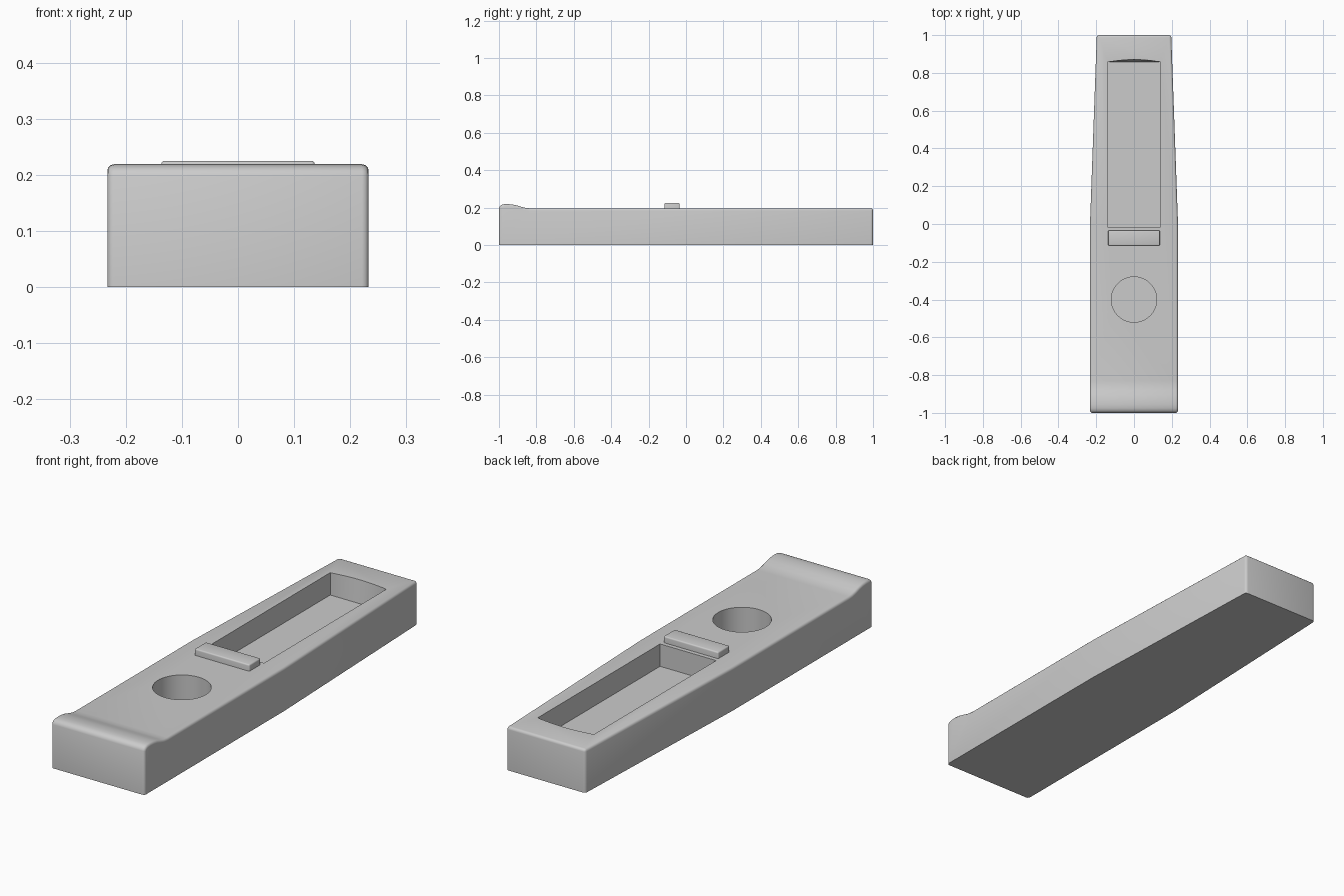
import bpy, bmesh, math

if "Cube" in bpy.data.objects:
    bpy.data.objects.remove(bpy.data.objects["Cube"])


def finish(bm, name):
    bmesh.ops.recalc_face_normals(bm, faces=bm.faces[:])
    mesh = bpy.data.meshes.new(name)
    bm.to_mesh(mesh)
    bm.free()
    obj = bpy.data.objects.new(name, mesh)
    bpy.context.collection.objects.link(obj)
    return obj


def round_edges(bm, size, segments, angle=45):
    # round sharp edges, except those lying on the lowest plane
    low = min(v.co.z for v in bm.verts) + 1e-4
    bmesh.ops.recalc_face_normals(bm, faces=bm.faces[:])
    edges = [e for e in bm.edges
             if e.calc_face_angle(0) > math.radians(angle)
             and not all(v.co.z < low for v in e.verts)]
    bmesh.ops.bevel(bm, geom=edges, offset=size, segments=segments,
                    profile=0.5, affect='EDGES', clamp_overlap=True)


def loft(bm, low, high):
    a, b = [[bm.verts.new(p) for p in ring] for ring in (low, high)]
    n = len(a)
    bm.faces.new(a)
    bm.faces.new(b)
    for i in range(n):
        j = (i + 1) % n
        bm.faces.new((a[i], a[j], b[j], b[i]))


def cut(target, cutter):
    cutter.hide_render = True
    mod = target.modifiers.new("cut", 'BOOLEAN')
    mod.object = cutter
    mod.operation = 'DIFFERENCE'
    mod.solver = 'EXACT'
    bpy.context.view_layer.objects.active = target
    bpy.ops.object.modifier_apply(modifier=mod.name)
    bpy.data.objects.remove(cutter)


def smooth(obj):
    bpy.ops.object.select_all(action='DESELECT')
    obj.select_set(True)
    bpy.context.view_layer.objects.active = obj
    bpy.ops.object.shade_smooth_by_angle(angle=math.radians(35))


# Body: side profile with a raised front lip, narrowing toward the back
TOP = 0.196
profile = [(0, 0), (1, 0), (1, TOP), (0, TOP), (-0.83, TOP), (-0.855, 0.198),
           (-0.88, 0.204), (-0.905, 0.212), (-0.93, 0.217), (-0.955, 0.219),
           (-0.975, 0.218), (-0.988, 0.214), (-0.996, 0.207), (-1, 0.197), (-1, 0)]
bm = bmesh.new()
rings = []
for side in (-1, 1):
    ring = [bm.verts.new((side * (0.233 - 0.036 * max(y, 0)), y, z)) for y, z in profile]
    bm.faces.new(ring[:4])
    bm.faces.new([ring[0]] + ring[3:])
    rings.append(ring)
for i in range(len(profile)):
    j = (i + 1) % len(profile)
    bm.faces.new((rings[0][i], rings[0][j], rings[1][j], rings[1][i]))
round_edges(bm, 0.012, 3)
body = finish(bm, "body")

# Long pocket, with its back rim scooped slightly outward
def pocket_ring(z, bulge):
    back = [(0.14 - 0.28 * i / 12, 0.858 + bulge * math.sin(math.pi * i / 12), z)
            for i in range(13)]
    return [(-0.14, -0.015, z), (0.14, -0.015, z)] + back

bm = bmesh.new()
loft(bm, pocket_ring(0.095, 0), pocket_ring(0.215, 0.015))
cut(body, finish(bm, "pocket_cutter"))

# Round blind hole
bm = bmesh.new()
circle = [(0.12 * math.cos(t), -0.4 + 0.12 * math.sin(t))
          for t in (math.tau * i / 64 for i in range(64))]
loft(bm, [(x, y, 0.05) for x, y in circle], [(x, y, 0.3) for x, y in circle])
cut(body, finish(bm, "hole_cutter"))
smooth(body)

# Raised cross bar in front of the pocket
bm = bmesh.new()
bar = [(-0.137, -0.115), (0.137, -0.115), (0.137, -0.034), (-0.137, -0.034)]
loft(bm, [(x, y, 0.185) for x, y in bar], [(x, y, 0.225) for x, y in bar])
round_edges(bm, 0.006, 3)
smooth(finish(bm, "cross_bar"))
